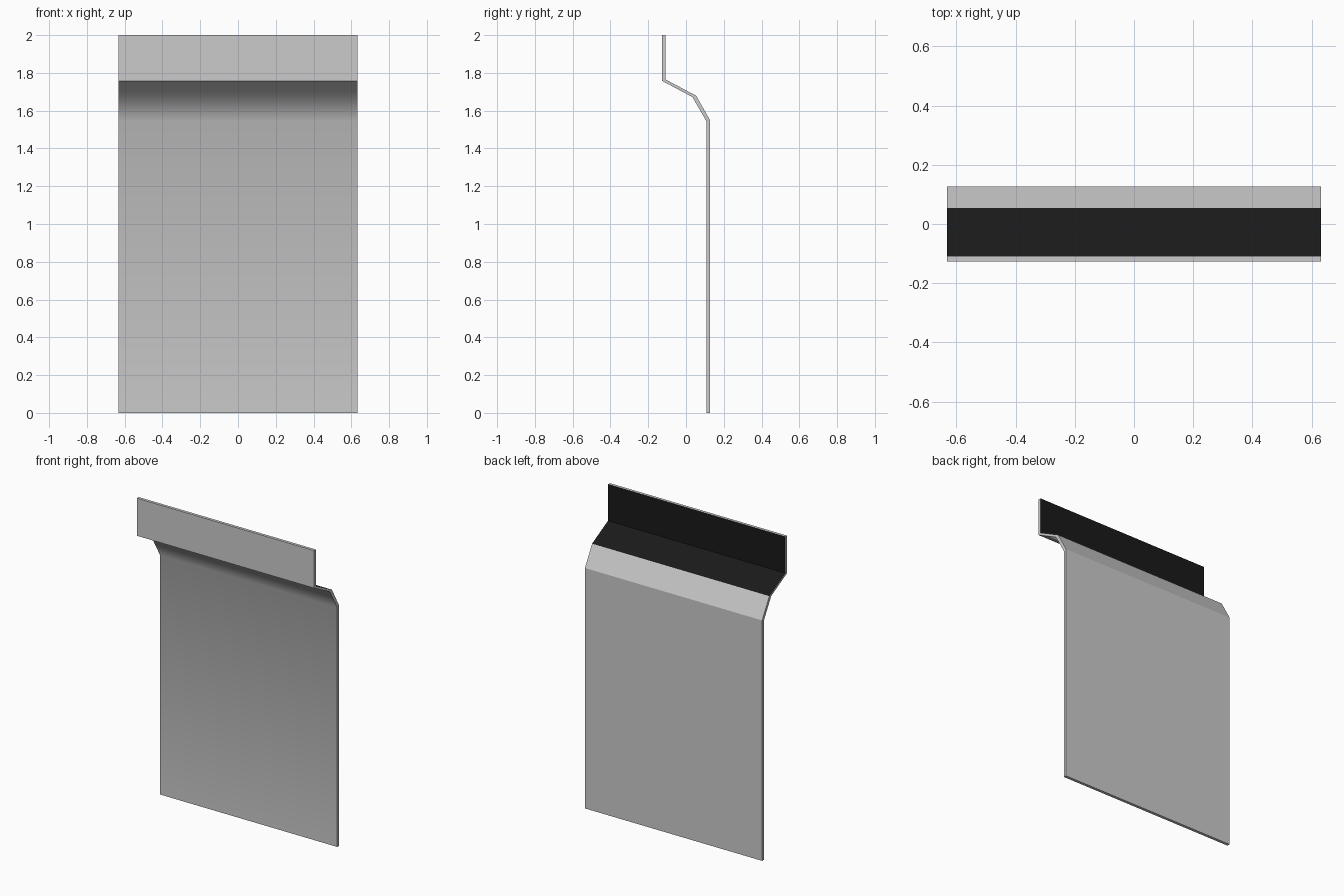
import bpy, bmesh

if "Cube" in bpy.data.objects:
    bpy.data.objects.remove(bpy.data.objects["Cube"])

HALF_W = 0.632
# Side profile (y, z), bottom to top: front skin and back skin
front = [(0.108, 0), (0.108, 1.544), (0.034, 1.672), (-0.127, 1.758), (-0.127, 2.0)]
back = [(0.127, 0), (0.127, 1.55), (0.054, 1.679), (-0.108, 1.765), (-0.108, 2.0)]


def material(name, rgb):
    m = bpy.data.materials.new(name)
    m.diffuse_color = (*rgb, 1)
    m.use_nodes = True
    m.node_tree.nodes["Principled BSDF"].inputs["Base Color"].default_value = m.diffuse_color
    return m


# Bent panel: the profile swept across the width
bm = bmesh.new()
rows = {}
for key, pts in (("front", front), ("back", back)):
    rows[key] = [[bm.verts.new((s * HALF_W, y, z)) for s in (-1, 1)] for y, z in pts]
f, b = rows["front"], rows["back"]
n = len(front)

for i in range(n - 1):
    # front skin, softly shaded below the top flange
    face = bm.faces.new((f[i][0], f[i][1], f[i + 1][1], f[i + 1][0]))
    face.smooth = i < 3
    # back skin, black on the slope and flange
    face = bm.faces.new((b[i][1], b[i][0], b[i + 1][0], b[i + 1][1]))
    face.material_index = 1 if i >= 2 else 0
    # side edges
    bm.faces.new((f[i][1], b[i][1], b[i + 1][1], f[i + 1][1]))
    bm.faces.new((b[i][0], f[i][0], f[i + 1][0], b[i + 1][0]))

# top and bottom edges
bm.faces.new((f[-1][0], f[-1][1], b[-1][1], b[-1][0]))
bm.faces.new((b[0][0], b[0][1], f[0][1], f[0][0]))
bmesh.ops.recalc_face_normals(bm, faces=bm.faces[:])

mesh = bpy.data.meshes.new("bent_panel")
bm.to_mesh(mesh)
bm.free()
mesh.materials.append(material("panel_grey", (0.8, 0.8, 0.8)))
mesh.materials.append(material("flange_black", (0.01, 0.01, 0.01)))
panel = bpy.data.objects.new("bent_panel", mesh)
bpy.context.collection.objects.link(panel)
